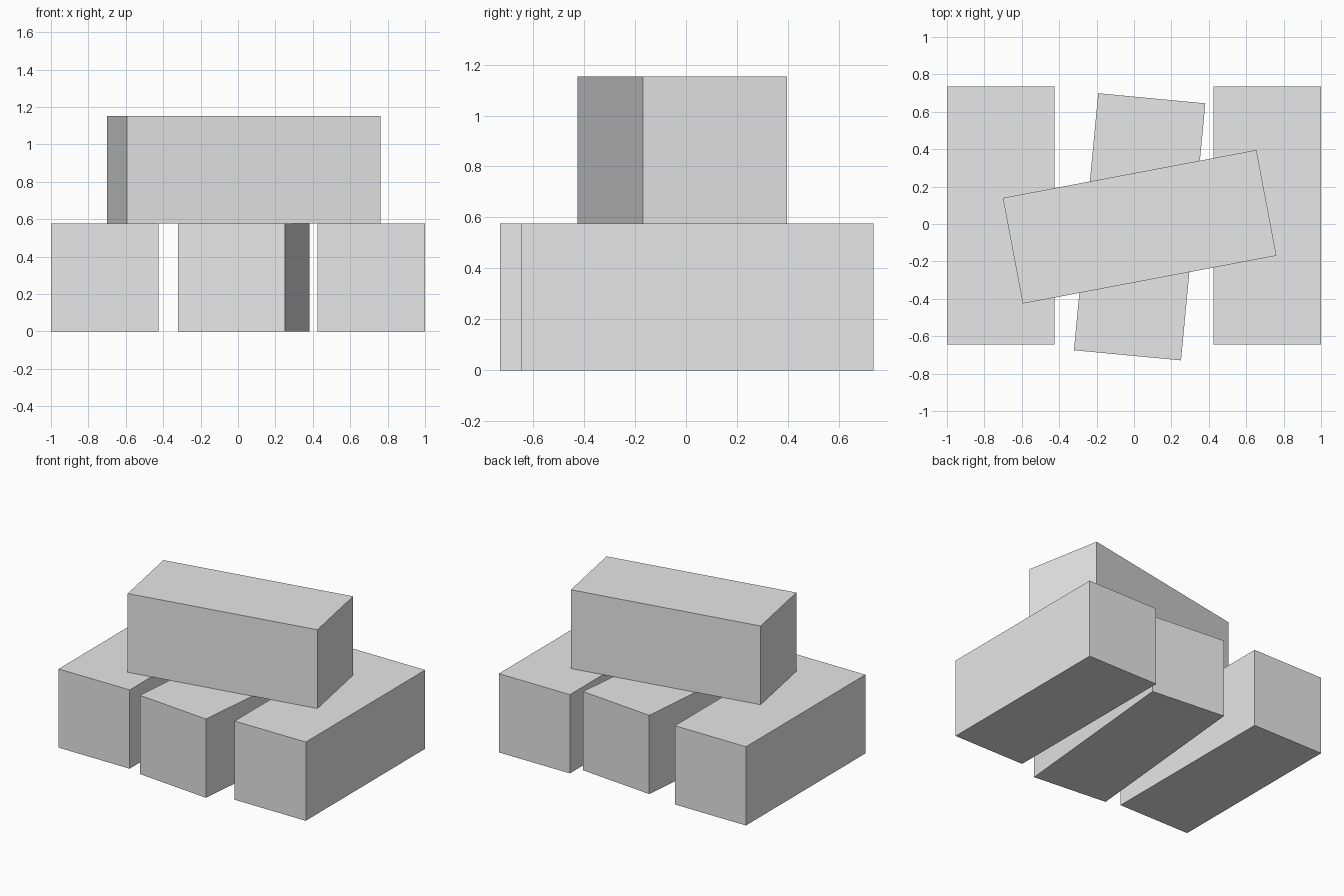
import bpy
import math

default_cube = bpy.data.objects.get("Cube")
if default_cube:
    bpy.data.objects.remove(default_cube, do_unlink=True)

WIDTH, LENGTH, HEIGHT = 0.575, 1.38, 0.576

# Plain grey block material
grey = bpy.data.materials.new("light_grey")
grey.use_nodes = True
colour = (0.8, 0.8, 0.8, 1.0)
grey.diffuse_color = colour
grey.node_tree.nodes["Principled BSDF"].inputs["Base Color"].default_value = colour


def add_block(name, x, y, level, degrees):
    """Add one block on the given layer, turned about the vertical axis."""
    bpy.ops.mesh.primitive_cube_add(
        size=1, location=(x, y, (level + 0.5) * HEIGHT),
        rotation=(0, 0, math.radians(degrees)))
    block = bpy.context.object
    block.name = name
    block.scale = (WIDTH, LENGTH, HEIGHT)
    bpy.ops.object.transform_apply(location=False, rotation=False, scale=True)
    block.data.materials.append(grey)


# Bottom layer: two straight outer blocks and a slightly turned middle one
for side, sign in (("left", 1), ("right", -1)):
    add_block(side + "_block", sign * (1 - WIDTH / 2), 0.045, 0, 0)
add_block("middle_block", 0.03, -0.015, 0, -5.4)

# Top layer: one block lying across the others
add_block("top_block", 0.03, -0.015, 1, 10.7 - 90)
